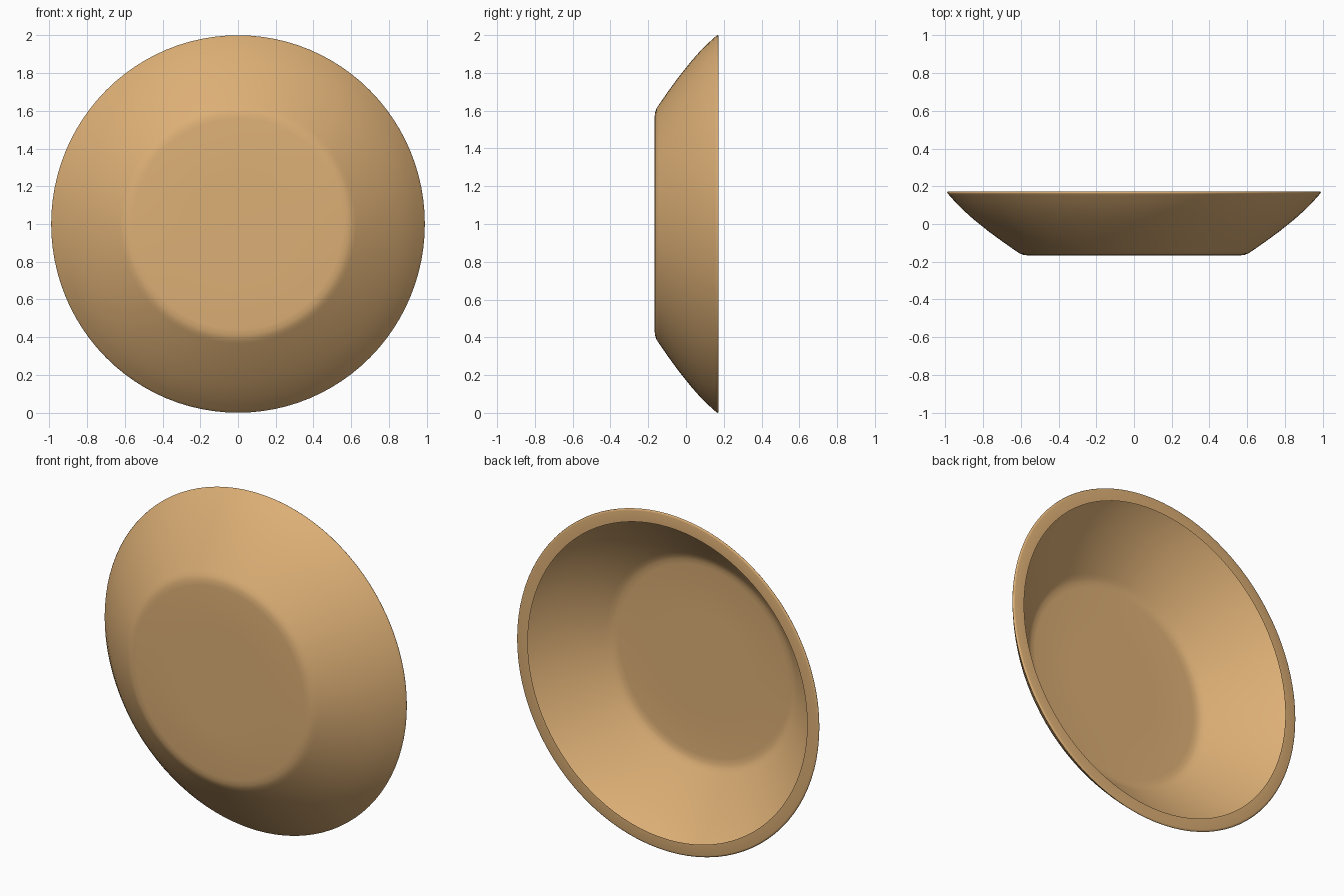
import bpy, bmesh, math

if "Cube" in bpy.data.objects:
    bpy.data.objects.remove(bpy.data.objects["Cube"])

# Dish cross-section: (radius, y) from the floor centre, up the wall, over the folded lip
PROFILE = [(0.0, -0.168), (0.30, -0.168), (0.56, -0.167), (0.59, -0.164), (0.612, -0.156),
           (0.632, -0.143), (0.70, -0.096), (0.78, -0.038), (0.86, 0.026),
           (0.92, 0.079), (0.96, 0.120), (0.985, 0.148), (0.996, 0.160),
           (1.0, 0.166), (0.997, 0.171), (0.988, 0.173), (0.925, 0.173)]
SEGMENTS = 96
WIDTH = 0.99  # very slightly narrower than tall

bm = bmesh.new()
centre = bm.verts.new((0, PROFILE[0][1], 1))
rings = []
for r, y in PROFILE[1:]:
    rings.append([bm.verts.new((WIDTH * r * math.cos(2 * math.pi * i / SEGMENTS), y,
                                1 + r * math.sin(2 * math.pi * i / SEGMENTS)))
                  for i in range(SEGMENTS)])

# Floor disc, then the wall and lip
for i in range(SEGMENTS):
    j = (i + 1) % SEGMENTS
    bm.faces.new((centre, rings[0][i], rings[0][j]))
    for a, b in zip(rings, rings[1:]):
        bm.faces.new((a[i], b[i], b[j], a[j]))
bmesh.ops.recalc_face_normals(bm, faces=bm.faces)
bm.faces.ensure_lookup_table()
if bm.faces[0].normal.y > 0:
    bmesh.ops.reverse_faces(bm, faces=bm.faces)

mesh = bpy.data.meshes.new("dish")
bm.to_mesh(mesh)
bm.free()
mesh.shade_smooth()
dish = bpy.data.objects.new("dish", mesh)
bpy.context.collection.objects.link(dish)

# Tan colour
tan = bpy.data.materials.new("tan")
tan.diffuse_color = (0.72, 0.43, 0.18, 1)
tan.use_nodes = True
tan.node_tree.nodes["Principled BSDF"].inputs["Base Color"].default_value = tan.diffuse_color
mesh.materials.append(tan)
